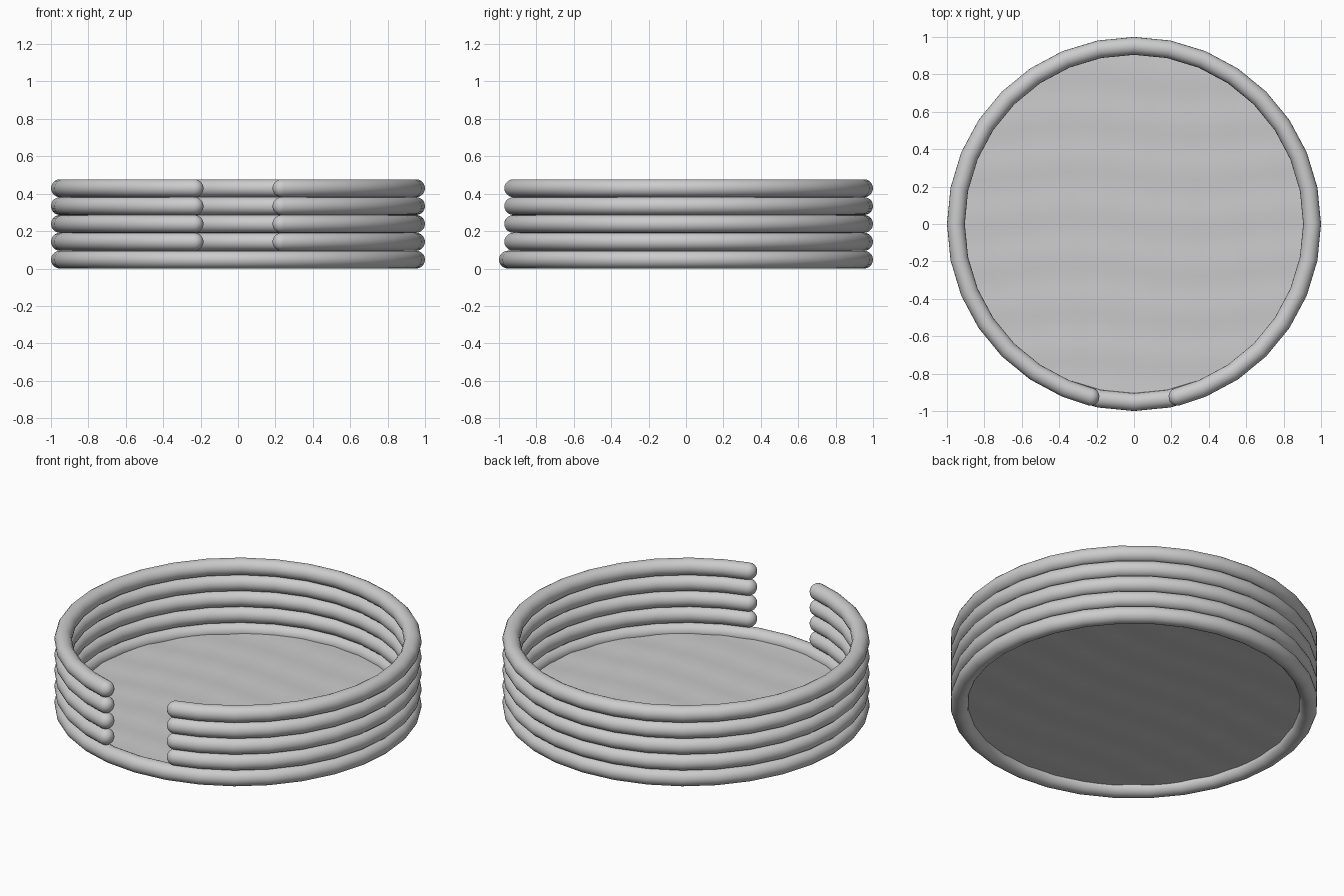
import bpy, bmesh
from math import sin, cos, pi, radians

cube = bpy.data.objects.get("Cube")
if cube:
    bpy.data.objects.remove(cube)

TUBE = 0.0477          # tube radius
RING = 1 - TUBE        # ring centre-line radius
STEP = 2 * pi / 32     # one ring segment
SIDES = 20             # tube cross-section sides

grey = bpy.data.materials.new("light grey")
grey.use_nodes = True
grey.diffuse_color = (0.6, 0.6, 0.6, 1)
grey.node_tree.nodes["Principled BSDF"].inputs["Base Color"].default_value = (0.6, 0.6, 0.6, 1)


def finish(bm, name):
    bmesh.ops.recalc_face_normals(bm, faces=bm.faces)
    mesh = bpy.data.meshes.new(name)
    bm.to_mesh(mesh)
    bm.free()
    mesh.materials.append(grey)
    obj = bpy.data.objects.new(name, mesh)
    bpy.context.collection.objects.link(obj)
    bpy.ops.object.select_all(action='DESELECT')
    obj.select_set(True)
    bpy.context.view_layer.objects.active = obj
    bpy.ops.object.shade_smooth_by_angle(angle=radians(40))
    return obj


def tube_ring(name, z, stations, closed):
    """Sweep a circle round the pen; stations are (angle from the front, tube radius)."""
    bm = bmesh.new()
    loops = []
    for angle, radius in stations:
        loop = []
        for i in range(SIDES):
            t = 2 * pi * i / SIDES
            r = RING + radius * cos(t)
            loop.append(bm.verts.new((r * sin(angle), -r * cos(angle), z + radius * sin(t))))
        loops.append(loop)
    pairs = list(zip(loops, loops[1:]))
    if closed:
        pairs.append((loops[-1], loops[0]))
    for a, b in pairs:
        for i in range(SIDES):
            j = (i + 1) % SIDES
            bm.faces.new((a[i], a[j], b[j], b[i]))
    if not closed:
        bm.faces.new(loops[0])
        bm.faces.new(loops[-1])
    return finish(bm, name)


# Closed base ring
tube_ring("base_ring", TUBE, [(k * STEP, TUBE) for k in range(32)], True)

# Four wall rings with a front opening and rounded ends
cap = []
for k in range(1, 7):
    t = k * pi / 12
    cap.append((STEP + TUBE / RING * (1 - cos(t)), TUBE * sin(t)))
body = [(k * STEP, TUBE) for k in range(2, 31)]
end = [(2 * pi - a, r) for a, r in reversed(cap)]
for level in range(1, 5):
    tube_ring(f"wall_ring_{level}", TUBE + level * 2 * TUBE, cap + body + end, False)

# Thin, gently rippled floor whose rim is buried in the base ring
bm = bmesh.new()
bmesh.ops.create_grid(bm, x_segments=50, y_segments=50, size=1)
outside = [v for v in bm.verts if v.co.xy.length > 0.975]
bmesh.ops.delete(bm, geom=outside, context='VERTS')
for v in bm.verts:
    x, y = v.co.xy
    v.co.z = TUBE + 0.002 * sin(25 * y + 0.6 * sin(5 * x)) + 0.001 * sin(28 * x + 2 * y)
finish(bm, "floor")
